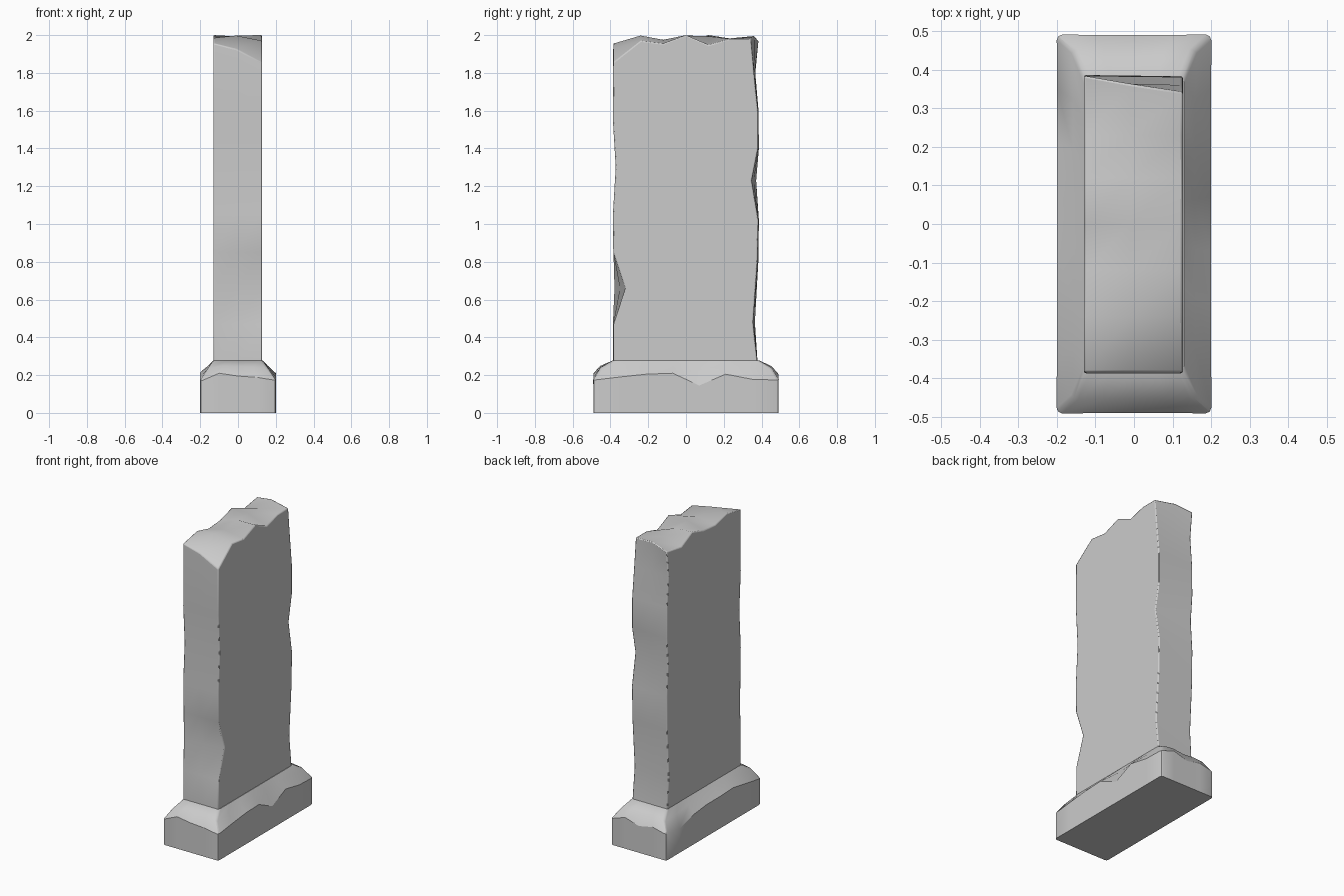
import bpy, bmesh, math

if "Cube" in bpy.data.objects:
    bpy.data.objects.remove(bpy.data.objects["Cube"])


def finish(name, bm, angle):
    bmesh.ops.recalc_face_normals(bm, faces=bm.faces)
    mesh = bpy.data.meshes.new(name)
    bm.to_mesh(mesh)
    bm.free()
    ob = bpy.data.objects.new(name, mesh)
    bpy.context.collection.objects.link(ob)
    bpy.ops.object.select_all(action='DESELECT')
    ob.select_set(True)
    bpy.context.view_layer.objects.active = ob
    bpy.ops.object.shade_smooth_by_angle(angle=math.radians(angle))
    return ob


def loft(bm, rings):
    """Join closed rings with quads and cap both ends."""
    vs = [[bm.verts.new(p) for p in ring] for ring in rings]
    n = len(vs[0])
    for a, b in zip(vs, vs[1:]):
        for i in range(n):
            bm.faces.new((a[i], a[(i + 1) % n], b[(i + 1) % n], b[i]))
    bm.faces.new(vs[0])
    bm.faces.new(vs[-1])
    return vs


# Standing slab: chipped outlines (y, z) of the two broad faces
FRONT_Z = (.25, .47, .66, .85, 1.05, 1.3, 1.55)
BACK_Z = (1.8, 1.6, 1.4, 1.23, 1.02, .8, .48, .25)
TOP_Y = (-.385, -.24, -.12, 0, .12, .23)


def outline(front_y, top_z, back_top, back_y):
    return (list(zip(front_y, FRONT_Z)) + list(zip(TOP_Y, top_z))
            + [back_top] + list(zip(back_y, BACK_Z)))


right = outline((-.385, -.383, -.32, -.385, -.387, -.372, -.387),
                (1.855, 1.97, 1.955, 2.0, 1.947, 1.98), (.342, 1.98),
                (.36, .381, .381, .347, .383, .378, .355, .38))
left = outline((-.385, -.387, -.38, -.383, -.387, -.372, -.387),
               (1.957, 1.985, 1.955, 1.965, 2.0, 1.945), (.385, 1.97),
               (.367, .384, .386, .372, .386, .383, .365, .38))
middle = []
for (ya, za), (yb, zb) in zip(left, right):
    lift = .02 if za > 1.9 else 0
    middle.append(((ya + yb) / 2, min(1.998, (za + zb) / 2 + lift)))

bm = bmesh.new()
loft(bm, [[(x, y, z) for y, z in prof]
          for x, prof in ((-.13, left), (-.01, middle), (.127, right))])
slab = finish("standing_slab", bm, 42)
bev = slab.modifiers.new("worn_edges", 'BEVEL')
bev.width = .006
bev.segments = 2
bev.limit_method = 'ANGLE'
bev.angle_limit = math.radians(55)

# Plinth: wavy shoulder heights around the four sides, counter-clockwise
SIDES = (
    (.17, .21, .195, .188),
    (.175, .19, .205, .21, .145, .205, .178),
    (.175, .205, .175, .195),
    (.175, .16, .195, .21, .21, .215, .19),
)
CORNERS = ((-1, -1), (1, -1), (1, 1), (-1, 1))


def ring(hx, hy, height):
    pts = []
    for s, hs in enumerate(SIDES):
        (ax, ay), (bx, by) = CORNERS[s], CORNERS[(s + 1) % 4]
        for i, h in enumerate(hs):
            t = i / len(hs)
            pts.append(((ax + (bx - ax) * t) * hx,
                        (ay + (by - ay) * t) * hy, height(h)))
    return pts


bm = bmesh.new()
rings = loft(bm, [ring(.2, .49, lambda h: 0),
                  ring(.2, .49, lambda h: h),
                  ring(.158, .453, lambda h: .243 + .3 * (h - .19)),
                  ring(.13, .387, lambda h: .278)])
# Soften the upright and sloping corners
corner_ids, k = [], 0
for hs in SIDES:
    corner_ids.append(k)
    k += len(hs)
edges = [bm.edges.get((rings[j][i], rings[j + 1][i]))
         for i in corner_ids for j in (0, 1, 2)]
bmesh.ops.bevel(bm, geom=edges, offset=.013, segments=2, profile=.5,
                affect='EDGES')
finish("plinth", bm, 32)
